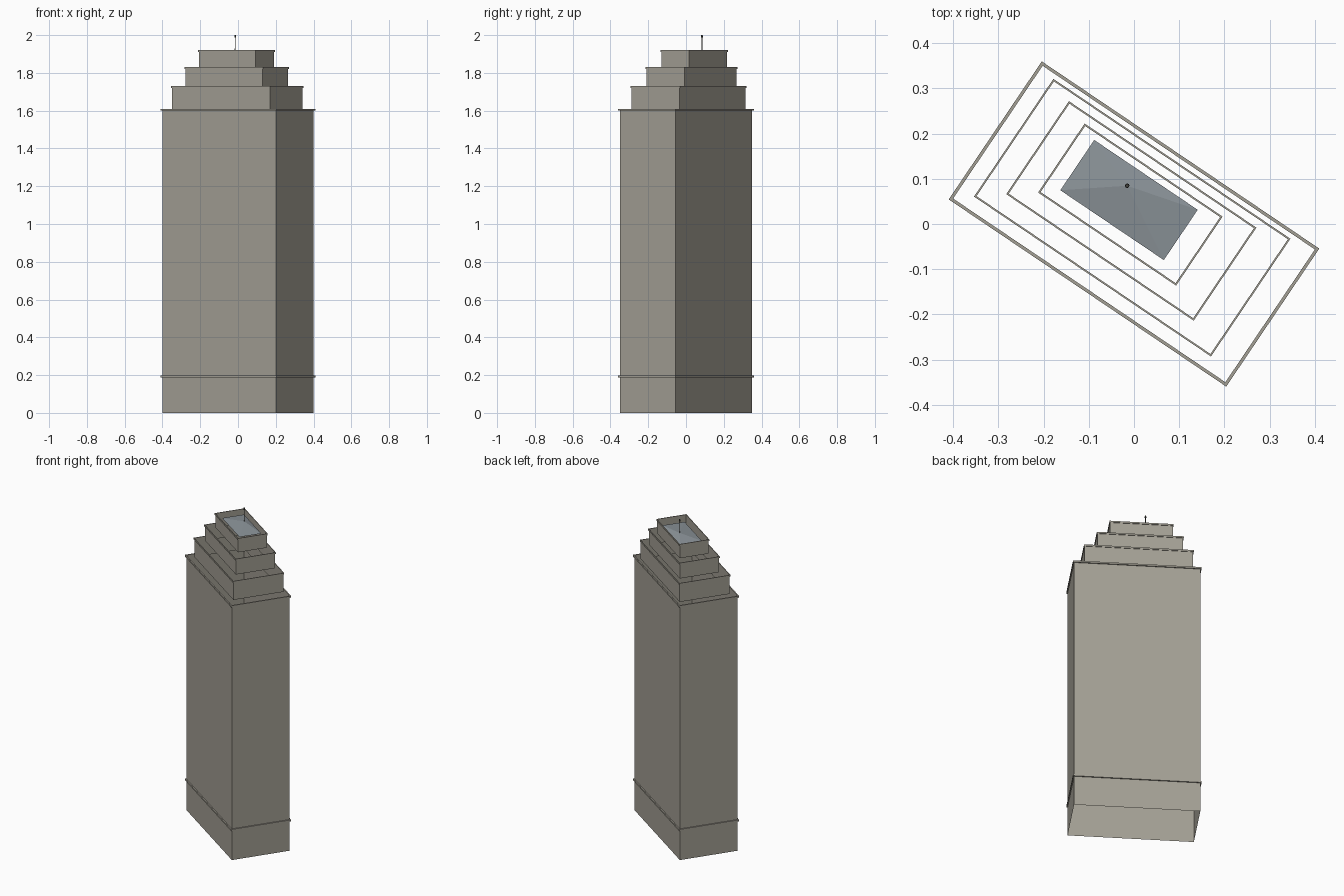
import bpy, bmesh, math
from mathutils import Matrix

cube = bpy.data.objects.get("Cube")
if cube:
    bpy.data.objects.remove(cube, do_unlink=True)

TURN = math.radians(-34)


def material(name, rgb):
    m = bpy.data.materials.new(name)
    m.use_nodes = True
    m.diffuse_color = (*rgb, 1)
    m.node_tree.nodes["Principled BSDF"].inputs["Base Color"].default_value = (*rgb, 1)
    return m


stone = material("warm grey stone", (0.37, 0.35, 0.30))
glass = material("blue grey glass", (0.26, 0.295, 0.32))
metal = material("dark metal", (0.06, 0.06, 0.05))


def finish(name, bm, mat, origin):
    """Turn the mesh to the building's angle and add it to the scene."""
    mesh = bpy.data.meshes.new(name)
    bm.to_mesh(mesh)
    bm.free()
    mesh.materials.append(mat)
    ob = bpy.data.objects.new(name, mesh)
    ob.location = (*origin, 0)
    ob.rotation_euler.z = TURN
    bpy.context.collection.objects.link(ob)
    return ob


def rectangle_loft(name, half_x, half_y, profile, origin):
    """Open rectangular shell through (outward offset, height) steps."""
    bm = bmesh.new()
    loops = []
    for off, z in profile:
        x, y = half_x + off, half_y + off
        loops.append([bm.verts.new((sx * x, sy * y, z))
                      for sx, sy in ((-1, -1), (1, -1), (1, 1), (-1, 1))])
    for low, high in zip(loops, loops[1:]):
        for i in range(4):
            j = (i + 1) % 4
            bm.faces.new((low[i], low[j], high[j], high[i]))
    return finish(name, bm, stone, origin)


def band(name, half_x, half_y, top, out, thick, origin):
    rectangle_loft(name, half_x, half_y,
                   [(0, top - thick), (out, top - thick), (out, top), (0, top)], origin)


# Stepped walls, open at top and bottom, each with a projecting rim
# name, half length, half width, bottom, top, rim overhang, centre
tiers = [
    ("tower", 0.363, 0.177, 0, 1.61, 0.007, (0, 0)),
    ("lower_setback", 0.312, 0.153, 1.61, 1.73, 0.004, (-0.004, 0.014)),
    ("middle_setback", 0.246, 0.120, 1.73, 1.83, 0.004, (-0.006, 0.029)),
    ("upper_setback", 0.180, 0.088, 1.83, 1.92, 0.004, (-0.008, 0.043)),
]
for name, hx, hy, bottom, top, out, centre in tiers:
    rectangle_loft(name + "_walls", hx, hy, [(0, bottom), (0, top)], centre)
    band(name + "_rim", hx, hy, top, out, 0.01, centre)

# Belt course above the ground floors
band("base_belt", 0.363, 0.177, 0.197, 0.007, 0.01, (0, 0))

# Shallow skylight with an off-centre peak
roof_centre = (-0.011, 0.053)
peak = (-0.021, 0.024, 1.915)
bm = bmesh.new()
corners = [bm.verts.new((sx * 0.138, sy * 0.067, 1.9))
           for sx, sy in ((-1, -1), (1, -1), (1, 1), (-1, 1))]
tip = bm.verts.new(peak)
for i in range(4):
    bm.faces.new((corners[i], corners[(i + 1) % 4], tip))
finish("skylight", bm, glass, roof_centre)

# Mast with a small beacon
bm = bmesh.new()
bmesh.ops.create_cone(bm, cap_ends=True, segments=8, radius1=0.0025, radius2=0.0015,
                      depth=0.09, matrix=Matrix.Translation((*peak[:2], 1.953)))
bmesh.ops.create_cone(bm, cap_ends=True, segments=8, radius1=0.005, radius2=0.004,
                      depth=0.012, matrix=Matrix.Translation((*peak[:2], 1.994)))
finish("mast", bm, metal, roof_centre)
